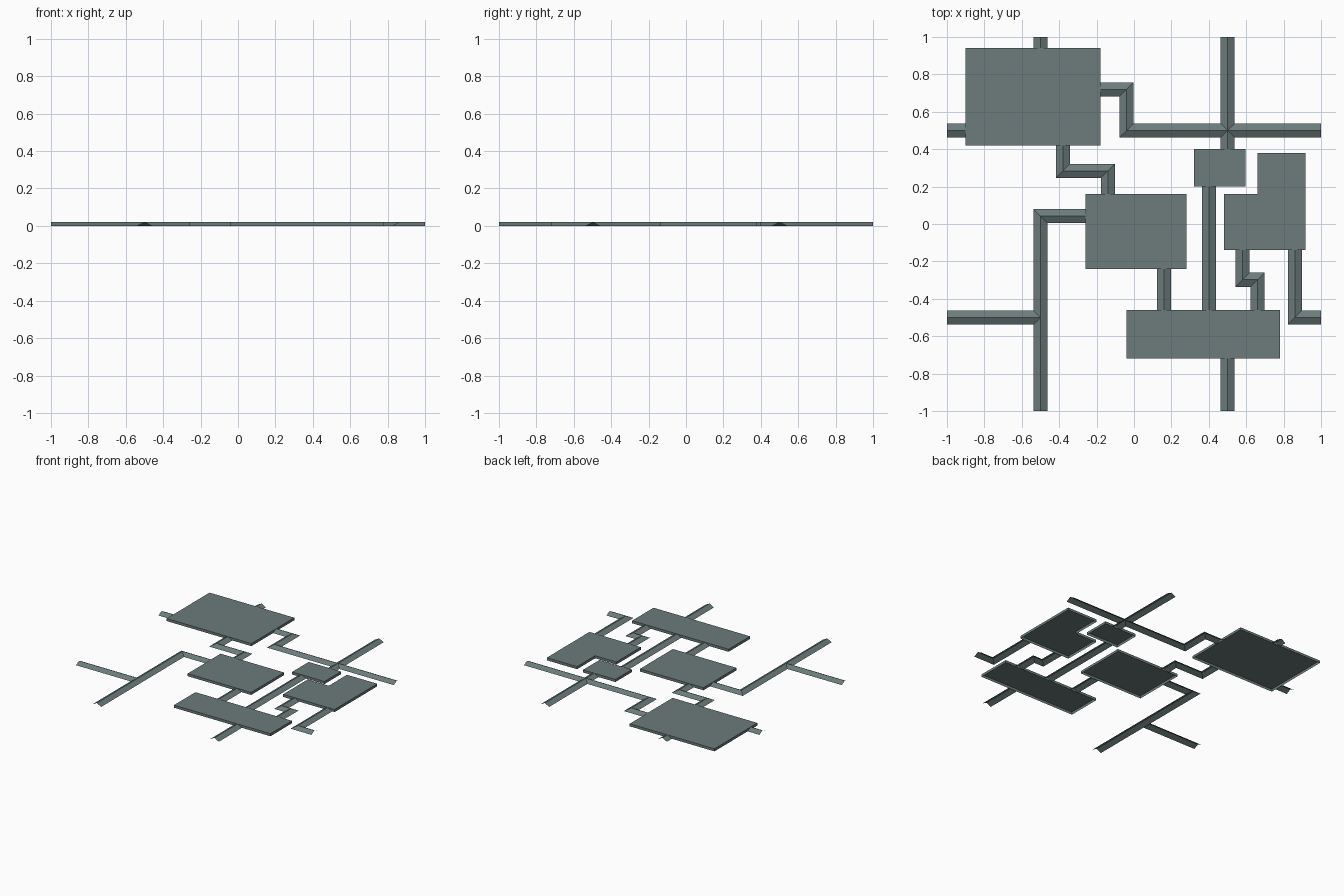
import bpy
import bmesh
from mathutils import Vector

if "Cube" in bpy.data.objects:
    bpy.data.objects.remove(bpy.data.objects["Cube"])

H = 0.02        # height of plates and ridges
W = 0.0375      # half width of a ridge

slate = bpy.data.materials.new("slate green grey")
slate.diffuse_color = (0.15, 0.20, 0.198, 1)
slate.use_nodes = True
slate.node_tree.nodes["Principled BSDF"].inputs["Base Color"].default_value = slate.diffuse_color


def finish(name, bm):
    mesh = bpy.data.meshes.new(name)
    bm.to_mesh(mesh)
    bm.free()
    mesh.materials.append(slate)
    obj = bpy.data.objects.new(name, mesh)
    bpy.context.collection.objects.link(obj)


def plate(name, outline):
    """Shallow lid: flat top and side walls, open below (outline runs CCW)."""
    bm = bmesh.new()
    low = [bm.verts.new((x, y, 0)) for x, y in outline]
    top = [bm.verts.new((x, y, H)) for x, y in outline]
    bm.faces.new(top)
    n = len(outline)
    for i in range(n):
        j = (i + 1) % n
        bm.faces.new((low[i], low[j], top[j], top[i]))
    finish(name, bm)


def rect(name, x0, x1, y0, y1):
    plate(name, [(x0, y0), (x1, y0), (x1, y1), (x0, y1)])


def ridge(name, *pts, pointed_end=False):
    """Open tent-shaped strip along a path with mitred corners.
    A pointed end lets strips meet at a junction."""
    bm = bmesh.new()
    p = [Vector(q) for q in pts]
    dirs = [(b - a).normalized() for a, b in zip(p, p[1:])]
    rows = []
    for i, q in enumerate(p):
        d0, d1 = dirs[max(i - 1, 0)], dirs[min(i, len(dirs) - 1)]
        n0, n1 = Vector((-d0.y, d0.x)), Vector((-d1.y, d1.x))
        off = (n0 + n1) / (1 + n0.dot(n1)) * W
        back = d0 * W if pointed_end and i == len(p) - 1 else Vector((0, 0))
        left, right = q + off - back, q - off - back
        rows.append([bm.verts.new((left.x, left.y, 0)),
                     bm.verts.new((q.x, q.y, H)),
                     bm.verts.new((right.x, right.y, 0))])
    for a, b in zip(rows, rows[1:]):
        for k in (0, 1):
            f = bm.faces.new((a[k], a[k + 1], b[k + 1], b[k]))
            f.normal_update()
            if f.normal.z < 0:
                f.normal_flip()
    finish(name, bm)


# flat plates
rect("large_plate", -0.90, -0.18, 0.42, 0.94)
rect("middle_plate", -0.26, 0.28, -0.24, 0.16)
rect("long_plate", -0.04, 0.78, -0.72, -0.46)
rect("small_plate", 0.32, 0.595, 0.20, 0.40)
plate("stepped_plate", [(0.48, -0.138), (0.917, -0.138), (0.917, 0.38),
                        (0.66, 0.38), (0.66, 0.16), (0.48, 0.16)])

# strips leading to the outer border
ridge("strip_back_left", (-0.5, 1), (-0.5, 0.94))
ridge("strip_left_back", (-1, 0.5), (-0.90, 0.5))
ridge("strip_front_right", (0.5, -1), (0.5, -0.72))
ridge("strip_right_front", (0.86, -0.138), (0.86, -0.5), (1, -0.5))
ridge("strip_front_left", (-0.26, 0.042), (-0.5, 0.042), (-0.5, -1))
ridge("strip_left_front", (-1, -0.5), (-0.5, -0.5), pointed_end=True)

# four arms of the crossing
C = (0.5, 0.5)
ridge("crossing_left", (-0.18, 0.72), (-0.04, 0.72), (-0.04, 0.5), C, pointed_end=True)
ridge("crossing_right", (1, 0.5), C, pointed_end=True)
ridge("crossing_back", (0.5, 1), C, pointed_end=True)
ridge("crossing_front", (0.5, 0.40), C, pointed_end=True)

# strips joining the plates
ridge("link_large_middle", (-0.38, 0.42), (-0.38, 0.283), (-0.14, 0.283), (-0.14, 0.16))
ridge("link_middle_long", (0.16, -0.24), (0.16, -0.46))
ridge("link_small_long", (0.40, 0.20), (0.40, -0.46))
ridge("link_stepped_long", (0.58, -0.138), (0.58, -0.298), (0.66, -0.298), (0.66, -0.46))
